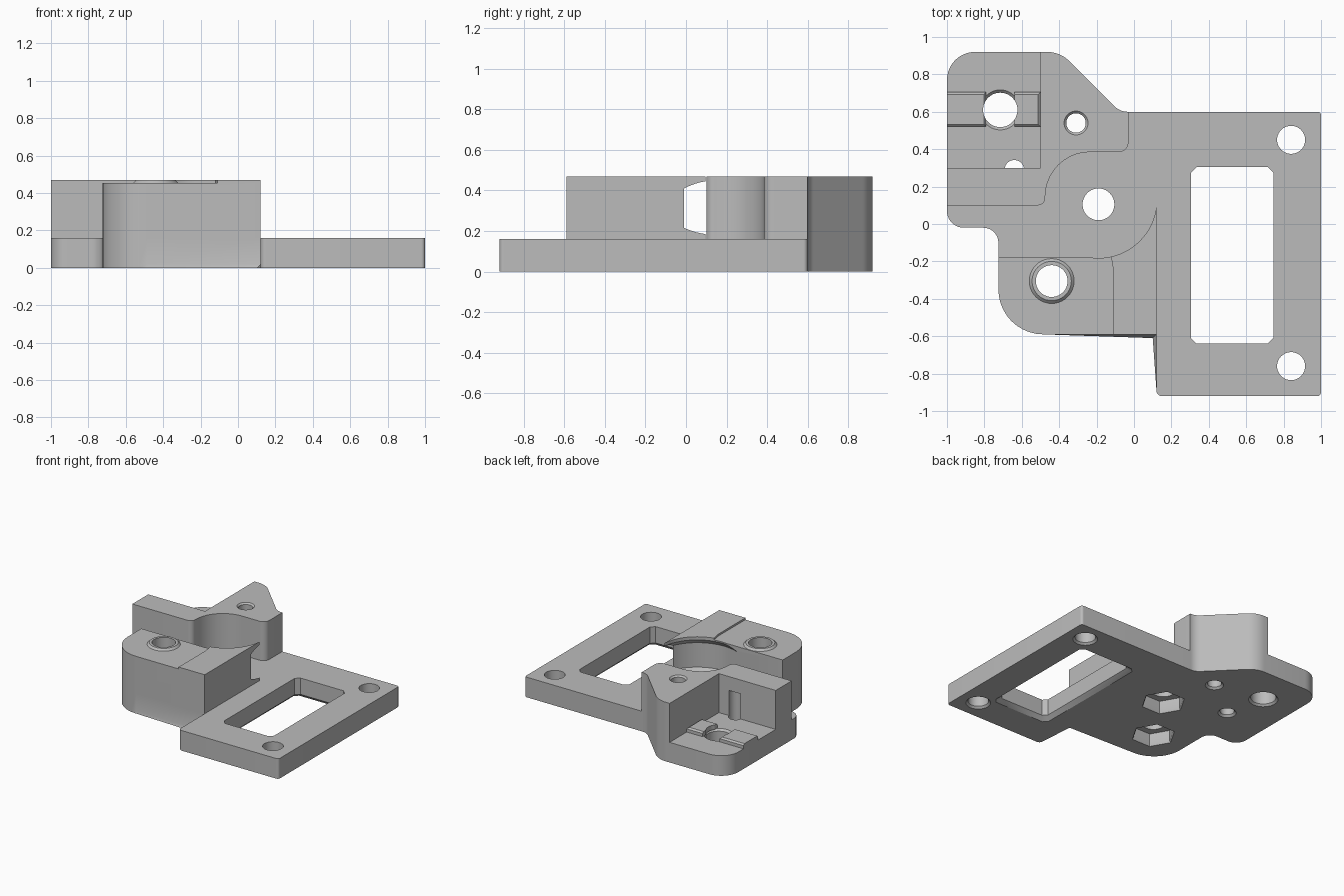
import bpy, bmesh, math
from mathutils import Vector

if "Cube" in bpy.data.objects:
    bpy.data.objects.remove(bpy.data.objects["Cube"])

grey = bpy.data.materials.new("plain grey")
grey.use_nodes = True
grey.diffuse_color = (0.5, 0.5, 0.5, 1)
grey.node_tree.nodes["Principled BSDF"].inputs["Base Color"].default_value = (0.5, 0.5, 0.5, 1)

FLOOR, TOP, LOW_TOP = 0.16, 0.47, 0.455


def outline(points, seg=10):
    """Closed 2D outline; a third value on a point rounds that corner."""
    out = []
    for i, p in enumerate(points):
        c = Vector(p[:2])
        if len(p) < 3:
            out.append(c)
            continue
        a = (Vector(points[i - 1][:2]) - c).normalized()
        b = (Vector(points[(i + 1) % len(points)][:2]) - c).normalized()
        half = a.angle(b) / 2
        centre = c + (a + b).normalized() * p[2] / math.sin(half)
        start = c + a * p[2] / math.tan(half) - centre
        end = c + b * p[2] / math.tan(half) - centre
        turn = math.atan2(start.cross(end), start.dot(end))
        for k in range(seg + 1):
            t = turn * k / seg
            out.append(centre + Vector((start.x * math.cos(t) - start.y * math.sin(t),
                                        start.x * math.sin(t) + start.y * math.cos(t))))
    return out


def loft(name, rings, chamfer=0):
    """Solid through stacked (outline, z) rings, optionally chamfered below."""
    bm = bmesh.new()
    loops = [[bm.verts.new((p.x, p.y, z)) for p in pts] for pts, z in rings]
    for lo, hi in zip(loops, loops[1:]):
        for i in range(len(lo)):
            j = (i + 1) % len(lo)
            bm.faces.new((lo[i], lo[j], hi[j], hi[i]))
    bottom = bm.faces.new(loops[0])
    bm.faces.new(loops[-1])
    if chamfer:
        bmesh.ops.bevel(bm, geom=list(bottom.edges), offset=chamfer, segments=1,
                        affect='EDGES', profile=0.5)
    bmesh.ops.recalc_face_normals(bm, faces=bm.faces)
    mesh = bpy.data.meshes.new(name)
    bm.to_mesh(mesh)
    bm.free()
    mesh.materials.append(grey)
    ob = bpy.data.objects.new(name, mesh)
    bpy.context.collection.objects.link(ob)
    return ob


def prism(name, pts, z0, z1, chamfer=0):
    return loft(name, [(pts, z0), (pts, z1)], chamfer)


def lathe(name, x, y, profile, n=40):
    """Upright turned solid from (radius, height) pairs."""
    ring = [Vector((math.cos(math.tau * k / n), math.sin(math.tau * k / n))) for k in range(n)]
    return loft(name, [([Vector((x, y)) + d * r for d in ring], z) for r, z in profile])


def box(x0, x1, y0, y1):
    return outline([(x0, y0), (x1, y0), (x1, y1), (x0, y1)])


def cut(ob, cutters):
    for c in cutters:
        c.hide_render = True
        m = ob.modifiers.new("cut", 'BOOLEAN')
        m.operation, m.solver, m.object = 'DIFFERENCE', 'EXACT', c
    bpy.context.view_layer.update()
    deps = bpy.context.evaluated_depsgraph_get()
    mesh = bpy.data.meshes.new_from_object(ob.evaluated_get(deps))
    ob.modifiers.clear()
    ob.data = mesh


# Main parts
base = prism("base_plate", outline([
    (1, 0.6, 0.02), (-0.075, 0.6, 0.1), (-0.395, 0.92, 0.17), (-1, 0.92, 0.15),
    (-1, -0.02, 0.09), (-0.725, -0.02, 0.08), (-0.725, -0.59, 0.24),
    (0.12, -0.59), (0.12, -0.92, 0.03), (1, -0.92, 0.02)]), 0, FLOOR, 0.02)

front = prism("front_block", outline([
    (-0.725, -0.18), (-0.725, -0.59, 0.24), (0.12, -0.59),
    (0.12, 0.12), (-0.19, 0.12), (-0.19, -0.18)]), FLOOR, TOP)

back = prism("back_block", outline([
    (-1, 0.1), (-0.475, 0.1, 0.04), (-0.475, 0.385, 0.24), (-0.03, 0.385, 0.05),
    (-0.03, 0.6), (-0.075, 0.6, 0.1), (-0.395, 0.92, 0.17), (-0.5, 0.92),
    (-0.5, 0.3), (-1, 0.3)]), FLOOR, TOP)

# Locating pads beside the corner hole
pads = []
for side, x0, x1 in (("left", -1, -0.79), ("right", -0.64, -0.5)):
    inset = 0.012
    pads.append(loft(side + "_locating_pad", [
        (box(x0, x1, 0.52, 0.705), FLOOR),
        (box(x0, x1, 0.52, 0.705), 0.185),
        (box(x0, x1 - inset, 0.52 + inset, 0.705 - inset), 0.197)]))

# Raised collar round the front screw hole
collar = lathe("screw_collar", -0.44, -0.305, [(0.12, LOW_TOP), (0.105, TOP)])


# Through holes with small countersinks beneath
def hole(x, y, r, top=0.6, extra=0.015):
    return lathe("hole_cutter", x, y, [(r + extra + 0.02, -0.02), (r + extra, 0),
                                       (r, extra), (r, top)])


corner_hole = hole(-0.715, 0.61, 0.092)
pin_hole = hole(-0.31, 0.54, 0.052)
blind_hole = hole(-0.64, 0.29, 0.052, 0.36)
centre_hole = hole(-0.19, 0.105, 0.085)
screw_hole = hole(-0.44, -0.305, 0.085)
plate_holes = [hole(0.84, y, 0.075) for y in (0.45, -0.76)]

# Nut pockets on the underside
nuts = [lathe("nut_cutter", x, y, [(0.175, -0.02), (0.155, 0.012), (0.155, 0.1)], 6)
        for x, y in ((-0.19, 0.105), (-0.44, -0.305))]


# Rectangular window, flared at the bottom
def window(grow):
    return outline([(0.305 - grow, -0.64 - grow, 0.03), (0.745 + grow, -0.64 - grow, 0.03),
                    (0.745 + grow, 0.305 + grow, 0.03), (0.305 - grow, 0.305 + grow, 0.03)], 1)


opening = loft("window_cutter", [(window(0.05), -0.02), (window(0.03), 0),
                                 (window(0), 0.03), (window(0), 0.3)])

# Round bay with a wider undercut between its lips
bay = lathe("bay_cutter", -0.19, 0.13, [
    (0.312, 0.1), (0.312, 0.185), (0.34, 0.215), (0.34, 0.41), (0.312, 0.445), (0.312, 0.6)], 72)
step = prism("step_cutter", outline([(-0.9, -0.8), (-0.11, -0.8), (-0.11, -0.25),
                                     (-0.135, -0.1), (-0.9, -0.1)]), LOW_TOP, 0.6)
rim = lathe("rim_cutter", -0.31, 0.54, [(0.052, TOP - 0.012), (0.076, TOP + 0.012)])
corner_rim = lathe("rim_cutter", -0.715, 0.61, [(0.092, FLOOR - 0.015), (0.122, FLOOR + 0.015)])

cutters = [corner_hole, pin_hole, blind_hole, centre_hole, screw_hole, opening,
           bay, step, rim, corner_rim] + plate_holes + nuts
cut(base, [corner_hole, pin_hole, blind_hole, centre_hole, screw_hole, opening,
           corner_rim] + plate_holes + nuts)
cut(front, [bay, step, screw_hole])
cut(back, [pin_hole, blind_hole, rim])
cut(collar, [screw_hole])
for pad in pads:
    cut(pad, [corner_hole])
for c in cutters:
    bpy.data.objects.remove(c)

# Smooth curved walls, sharp edges
bpy.ops.object.select_all(action='DESELECT')
for ob in [base, front, back, collar] + pads:
    ob.select_set(True)
    bpy.context.view_layer.objects.active = ob
bpy.ops.object.shade_smooth_by_angle(angle=math.radians(30))
